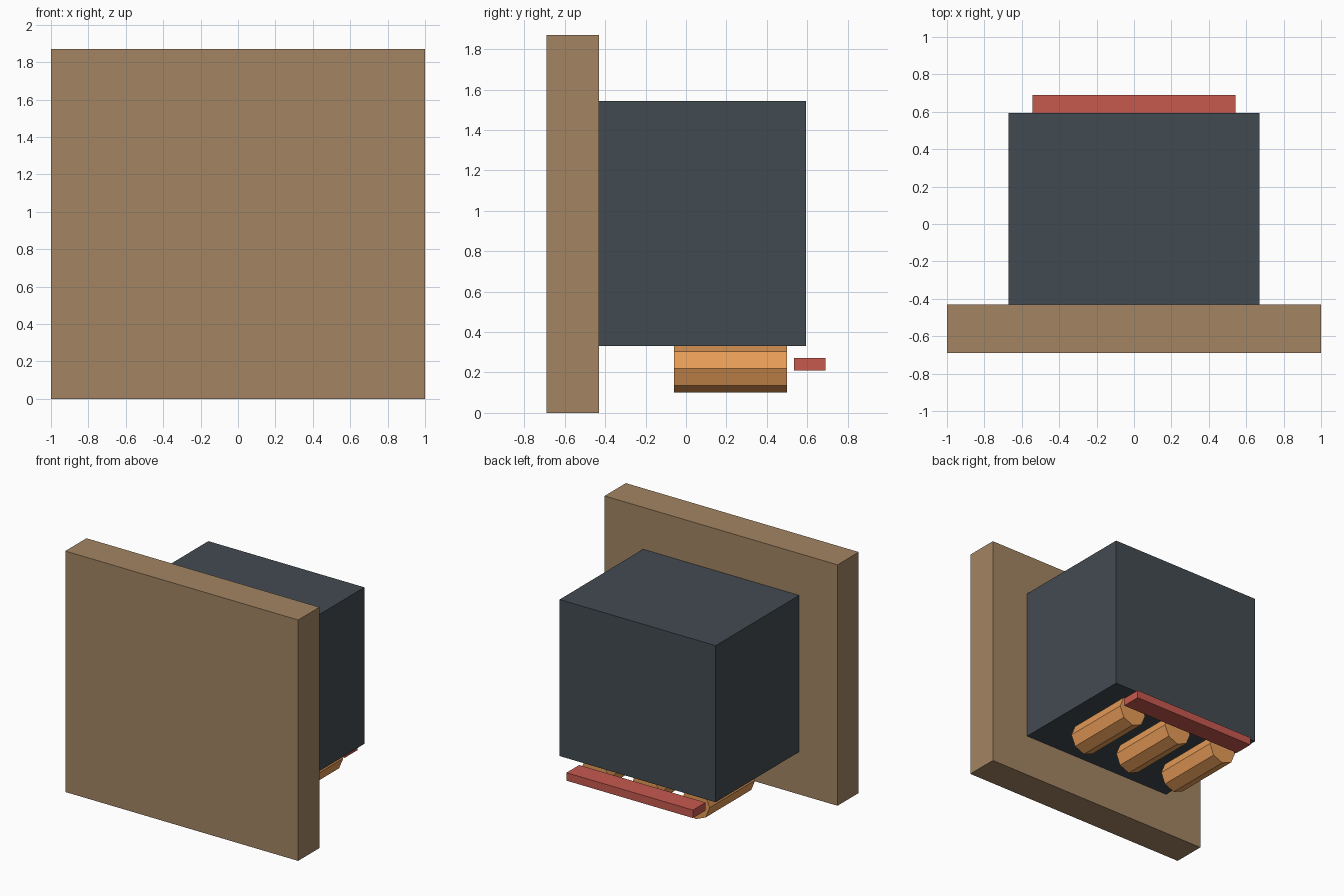
import bpy
from math import pi

if "Cube" in bpy.data.objects:
    bpy.data.objects.remove(bpy.data.objects["Cube"])


def material(name, rgb):
    mat = bpy.data.materials.new(name)
    mat.diffuse_color = (*rgb, 1)
    mat.use_nodes = True
    mat.node_tree.nodes["Principled BSDF"].inputs["Base Color"].default_value = mat.diffuse_color
    return mat


def box(name, x, y, z, mat):
    """Box from (min, max) ranges along each axis."""
    ranges = (x, y, z)
    bpy.ops.mesh.primitive_cube_add(size=1, location=[(a + b) / 2 for a, b in ranges])
    obj = bpy.context.object
    obj.name = name
    obj.scale = [b - a for a, b in ranges]
    bpy.ops.object.transform_apply(location=False, rotation=False, scale=True)
    obj.data.materials.append(mat)
    return obj


tan = material("tan", (0.37, 0.235, 0.125))
charcoal = material("charcoal", (0.055, 0.07, 0.083))
orange = material("orange", (0.79, 0.33, 0.095))
red = material("red", (0.57, 0.10, 0.076))

# Large front panel and the housing behind it
box("front_panel", (-1, 1), (-0.69, -0.43), (0, 1.87), tan)
box("housing", (-0.67, 0.67), (-0.43, 0.593), (0.33, 1.545), charcoal)

# Three eight-sided rods under the housing, corner pointing down
y0, y1 = -0.06, 0.5
for i in range(3):
    bpy.ops.mesh.primitive_cylinder_add(
        vertices=8, radius=0.12, depth=y1 - y0,
        location=((i - 1) * 0.433, (y0 + y1) / 2, 0.22), rotation=(pi / 2, 0, 0))
    rod = bpy.context.object
    rod.name = f"rod_{i + 1}"
    rod.data.materials.append(orange)

# Thin bar along the back
box("back_bar", (-0.543, 0.543), (0.535, 0.69), (0.21, 0.272), red)
